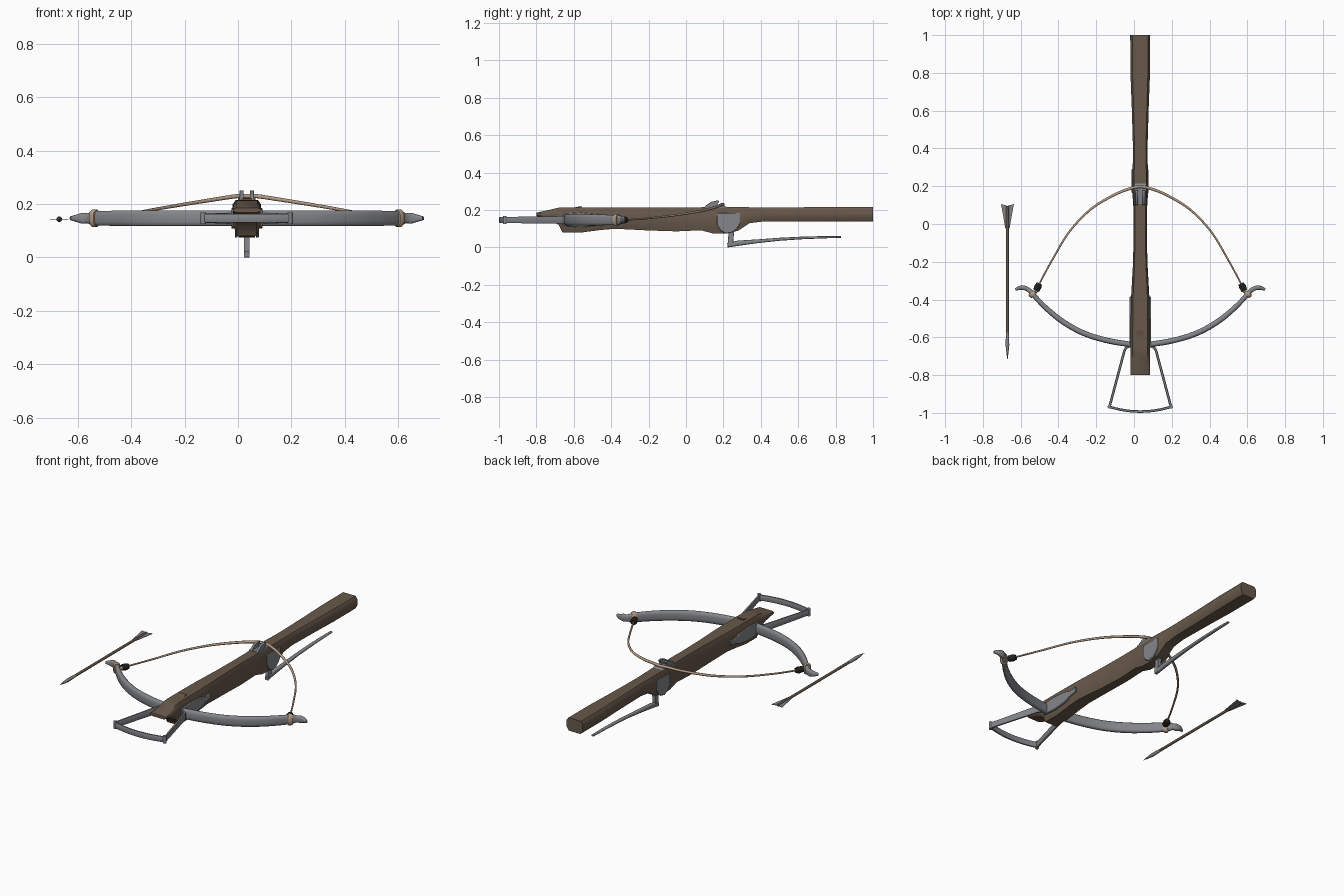
import bpy, bmesh, math
from mathutils import Vector

cube = bpy.data.objects.get("Cube")
if cube:
    bpy.data.objects.remove(cube)

CX = 0.033   # centre line of the crossbow
BZ = 0.147   # height of the bow


def material(name, rgb, rough=0.6):
    m = bpy.data.materials.new(name)
    m.use_nodes = True
    m.diffuse_color = (*rgb, 1)
    bsdf = next(n for n in m.node_tree.nodes if n.type == 'BSDF_PRINCIPLED')
    bsdf.inputs["Base Color"].default_value = (*rgb, 1)
    bsdf.inputs["Roughness"].default_value = rough
    return m


WOOD = material("brown wood", (0.14, 0.10, 0.07))
STEEL = material("grey steel", (0.23, 0.24, 0.255))
CORD = material("tan cord", (0.46, 0.33, 0.24))
BLACK = material("black binding", (0.015, 0.014, 0.013))


def finish(name, bm, mat, angle=50):
    bmesh.ops.recalc_face_normals(bm, faces=bm.faces)
    me = bpy.data.meshes.new(name)
    bm.to_mesh(me)
    bm.free()
    me.materials.append(mat)
    ob = bpy.data.objects.new(name, me)
    bpy.context.collection.objects.link(ob)
    bpy.ops.object.select_all(action='DESELECT')
    ob.select_set(True)
    bpy.context.view_layer.objects.active = ob
    bpy.ops.object.shade_smooth_by_angle(angle=math.radians(angle))
    return ob


def loft(name, rings, mat, angle=50):
    """Skin a list of equal-length rings and cap both ends."""
    bm = bmesh.new()
    vs = [[bm.verts.new(p) for p in r] for r in rings]
    n = len(vs[0])
    for a, b in zip(vs, vs[1:]):
        for i in range(n):
            j = (i + 1) % n
            bm.faces.new((a[i], a[j], b[j], b[i]))
    bm.faces.new(vs[0])
    bm.faces.new(vs[-1])
    return finish(name, bm, mat, angle)


def smooth_path(pts, steps=4):
    """Catmull-Rom through points of any dimension."""
    p = [Vector(q) for q in pts]
    p = [2 * p[0] - p[1]] + p + [2 * p[-1] - p[-2]]
    out = []
    for a, b, c, d in zip(p, p[1:], p[2:], p[3:]):
        for k in range(steps):
            t = k / steps
            out.append(0.5 * (2 * b + (c - a) * t + (2 * a - 5 * b + 4 * c - d) * t * t
                              + (3 * b - a - 3 * c + d) * t ** 3))
    return out + [p[-2]]


def sweep(name, path, sizes, mat, sides=10, power=1.0, angle=50):
    """Sweep a rounded section; sizes are (half width, half height) per point."""
    path = [Vector(p) for p in path]
    if isinstance(sizes, tuple):
        sizes = [sizes] * len(path)
    rings = []
    for i, (p, (w, h)) in enumerate(zip(path, sizes)):
        t = (path[min(i + 1, len(path) - 1)] - path[max(i - 1, 0)]).normalized()
        side = t.cross(Vector((0, 0, 1))).normalized()
        up = side.cross(t)
        ring = []
        for k in range(sides):
            a = 2 * math.pi * (k + 0.5) / sides
            c, s = math.cos(a), math.sin(a)
            ring.append(p + side * w * math.copysign(abs(c) ** power, c)
                        + up * h * math.copysign(abs(s) ** power, s))
        rings.append(ring)
    return loft(name, rings, mat, angle)


def plate(name, outline, x0, x1, mat, bevel=0.0):
    """Extrude a (y, z) outline from x0 to x1."""
    ob = loft(name, [[(x, y, z) for y, z in outline] for x in (x0, x1)], mat, 35)
    if bevel:
        b = ob.modifiers.new("bevel", 'BEVEL')
        b.width, b.segments = bevel, 2
    return ob


# Wooden stock: chamfered sections as y, half width, bottom, top
stock = [
    (-0.80, 0.051, 0.168, 0.186), (-0.73, 0.051, 0.145, 0.201), (-0.68, 0.051, 0.12, 0.213),
    (-0.66, 0.051, 0.08, 0.215), (-0.56, 0.051, 0.08, 0.215), (-0.46, 0.05, 0.093, 0.215),
    (-0.38, 0.048, 0.10, 0.215), (-0.20, 0.038, 0.091, 0.215), (-0.05, 0.035, 0.086, 0.215),
    (0.08, 0.036, 0.092, 0.215), (0.14, 0.04, 0.076, 0.217), (0.22, 0.041, 0.074, 0.217),
    (0.28, 0.041, 0.09, 0.216), (0.34, 0.039, 0.13, 0.215), (0.42, 0.039, 0.14, 0.215),
    (0.62, 0.045, 0.14, 0.215), (0.80, 0.052, 0.139, 0.216), (1.0, 0.053, 0.14, 0.216),
]
rings = []
for y, w, lo, hi in stock:
    h = hi - lo
    half = [(w * 0.72, lo), (w, lo + 0.3 * h), (w, hi - 0.22 * h), (w * 0.78, hi)]
    rings.append([(CX + x, y, z) for x, z in half] + [(CX - x, y, z) for x, z in reversed(half)])
loft("stock", rings, WOOD, 50)

# Bolt rest on the nose
plate("bolt_rest", [(-0.60, 0.213), (-0.56, 0.213), (-0.56, 0.221)], CX - 0.02, CX + 0.02, WOOD)

# Steel bow with curled, narrowing tips
arm = [(0, -0.64), (0.06, -0.636), (0.16, -0.62), (0.26, -0.593), (0.34, -0.559),
       (0.42, -0.51), (0.49, -0.453), (0.545, -0.398), (0.578, -0.36), (0.595, -0.346),
       (0.615, -0.338), (0.638, -0.338), (0.661, -0.347)]
arm_size = [(0.015, 0.03)] * 6 + [(0.014, 0.029), (0.013, 0.028), (0.012, 0.026),
            (0.012, 0.019), (0.012, 0.021), (0.011, 0.014), (0.007, 0.007)]
bow = [(CX - x, y, BZ) for x, y in reversed(arm)] + [(CX + x, y, BZ) for x, y in arm[1:]]
bow_size = arm_size[::-1] + arm_size[1:]
sweep("bow", smooth_path(bow), [tuple(s) for s in smooth_path(bow_size)], STEEL, 12, 0.65)

# Drawn string
half = [(0.012, 0.197, 0.23), (0.045, 0.19, 0.229), (0.13, 0.158, 0.216), (0.26, 0.08, 0.195),
        (0.375, -0.04, 0.175), (0.46, -0.18, 0.158), (0.515, -0.28, 0.15), (0.55, -0.35, BZ)]
string = [(CX - x, y, z) for x, y, z in reversed(half)] + [(CX + x, y, z) for x, y, z in half]
path = smooth_path(string)
sweep("string", path, [(0.0085 - 0.004 * abs(p.x - CX) / 0.55,) * 2 for p in path], CORD, 8)

for s, side in ((1, "left"), (-1, "right")):
    def P(x, y, z=BZ):
        return (CX + s * x, y, z)

    # String bindings at the bow tips
    sweep(side + "_binding", [P(0.533, -0.315), P(0.541, -0.33), P(0.551, -0.353)],
          [(0.015, 0.014), (0.02, 0.019), (0.017, 0.017)], BLACK, 10)
    sweep(side + "_cord_loop", [P(0.562, -0.381), P(0.567, -0.375), P(0.573, -0.369), P(0.578, -0.363)],
          [(0.018, 0.030), (0.021, 0.034), (0.021, 0.034), (0.018, 0.030)], CORD, 12, 0.75)
    sweep(side + "_loop_tie", [P(0.545, -0.352), P(0.565, -0.37)], (0.009, 0.012), CORD, 8)

    # Side plate holding the bow
    plate(side + "_bow_plate",
          [(-0.655, 0.115), (-0.655, 0.18), (-0.56, 0.186), (-0.47, 0.178), (-0.43, 0.165),
           (-0.385, 0.17), (-0.385, 0.14), (-0.43, 0.135), (-0.47, 0.118), (-0.56, 0.108)],
          CX + s * 0.03, CX + s * 0.058, STEEL, 0.003)

    # Stirrup arm hooked to the stock, with a knuckle at the front corner
    sweep(side + "_stirrup_arm",
          [P(0.05, -0.635), P(0.064, -0.65), P(0.075, -0.656), P(0.084, -0.672), P(0.163, -0.968)],
          [(0.007, 0.021)] * 4 + [(0.007, 0.017)], STEEL, 8, 0.5)
    ring = [(0.01 * math.cos(k * math.pi / 5), 0.01 * math.sin(k * math.pi / 5)) for k in range(10)]
    loft(side + "_stirrup_knuckle",
         [[P(0.163 + x, -0.968 + y, z) for x, y in ring] for z in (0.126, 0.169)], STEEL)

    # Lock plate
    plate(side + "_lock_plate",
          [(0.165, 0.183), (0.29, 0.185), (0.29, 0.13), (0.275, 0.105), (0.25, 0.082),
           (0.215, 0.074), (0.185, 0.09), (0.167, 0.12)],
          CX + s * 0.034, CX + s * 0.045, STEEL, 0.003)

    # Nut finger holding the string
    plate(side + "_nut_finger",
          [(0.10, 0.213), (0.105, 0.224), (0.135, 0.244), (0.17, 0.252), (0.178, 0.247),
           (0.168, 0.232), (0.178, 0.213)],
          CX + s * 0.012, CX + s * 0.027, STEEL, 0.002)

# Nut base between the fingers
plate("nut_base", [(0.105, 0.21), (0.105, 0.218), (0.205, 0.224), (0.225, 0.21)],
      CX - 0.033, CX + 0.033, STEEL)

# Stirrup foot bar
bar = [(CX + x, -0.993 + 0.025 * (x / 0.163) ** 2, BZ) for x in (i * 0.163 / 6 for i in range(-6, 7))]
sweep("stirrup_bar", bar, (0.007, 0.017), STEEL, 8, 0.5)

# Trigger post and long lever
plate("trigger_post", [(0.228, 0.09), (0.258, 0.09), (0.252, 0.025), (0.222, 0.0)],
      CX - 0.011, CX + 0.011, STEEL, 0.002)
lever = [(0.222, 0.012), (0.28, 0.023), (0.38, 0.033), (0.5, 0.044), (0.62, 0.051), (0.74, 0.055), (0.83, 0.056)]
lever_size = [(0.011, 0.012), (0.011, 0.014), (0.011, 0.01), (0.01, 0.008), (0.01, 0.007),
              (0.009, 0.006), (0.007, 0.005)]
sweep("trigger_lever", [(CX, y, z) for y, z in lever], lever_size, STEEL, 10, 0.6)

# Loose bolt: shaft, pointed head and flat vanes
BX = -0.67
sweep("bolt_shaft", [(BX, -0.60, 0.143), (BX, 0.095, 0.143)], (0.0075, 0.0075), WOOD, 10)
head = [(-0.575, 0.008), (-0.60, 0.0095), (-0.64, 0.0105), (-0.66, 0.009), (-0.718, 0.0008)]
sweep("bolt_head", [(BX, y, 0.143) for y, r in head], [(r, r) for y, r in head], STEEL, 8)
vane = [(0, -0.04), (0.012, -0.02), (0.024, 0.05), (0.034, 0.105), (0.012, 0.10), (0, 0.095)]
for s, side in ((1, "left"), (-1, "right")):
    loft(side + "_bolt_vane",
         [[(BX + s * x, y, z) for x, y in vane] for z in (0.1415, 0.1445)], STEEL, 30)
